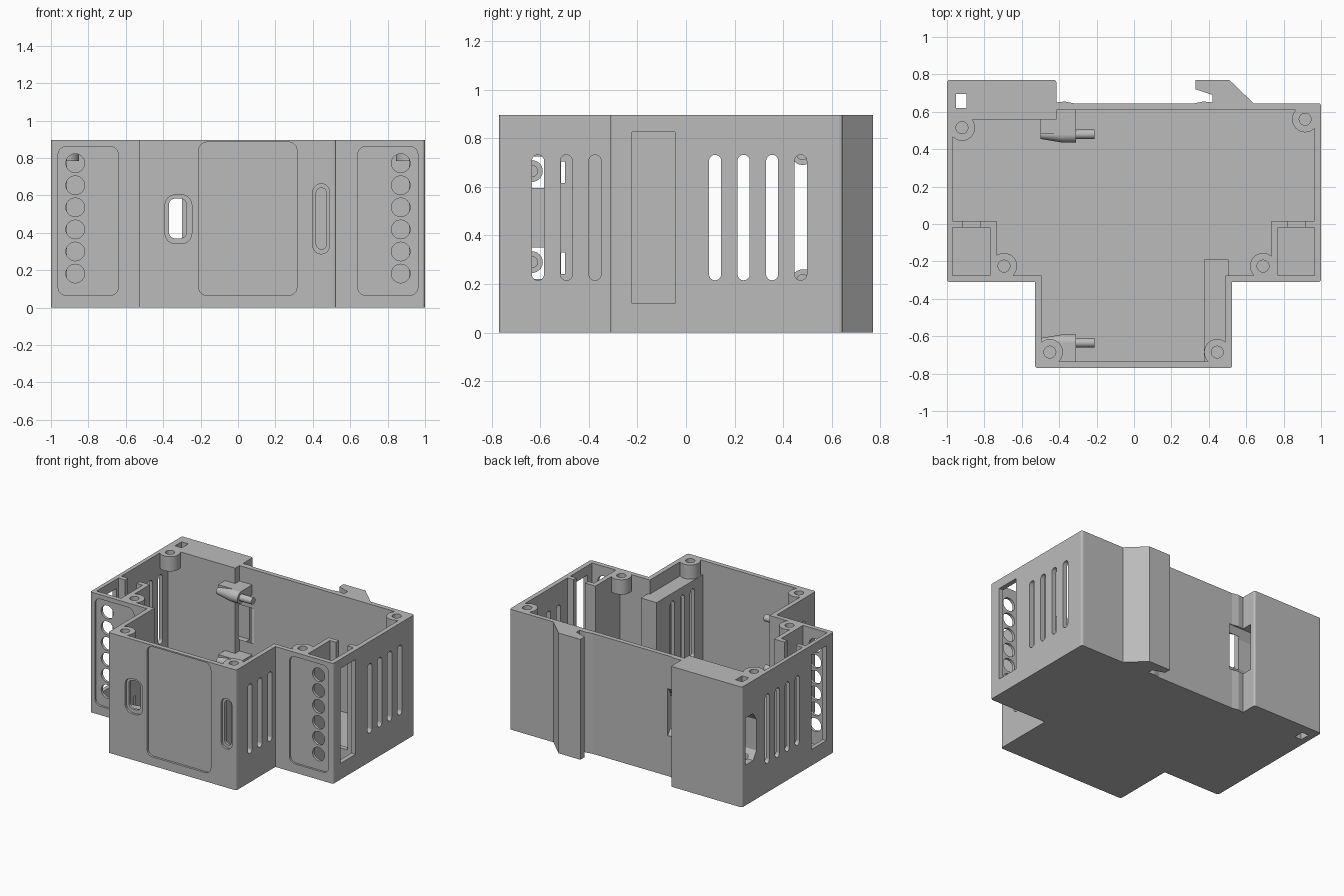
import bpy, bmesh, math
from mathutils import Vector, Matrix

if "Cube" in bpy.data.objects:
    bpy.data.objects.remove(bpy.data.objects["Cube"])

H = 0.895       # case height
WALL = 0.035

grey = bpy.data.materials.new("light_grey_plastic")
grey.use_nodes = True
colour = (0.5, 0.5, 0.5, 1)
grey.diffuse_color = colour
grey.node_tree.nodes["Principled BSDF"].inputs["Base Color"].default_value = colour


def prism(bm, pts, axis, lo, hi):
    """Extrude a 2D outline along an axis; outline is (x,y), (x,z) or (y,z)."""
    place = {"z": lambda a, b, t: (a, b, t),
             "y": lambda a, b, t: (a, t, b),
             "x": lambda a, b, t: (t, a, b)}[axis]
    low = [bm.verts.new(place(a, b, lo)) for a, b in pts]
    high = [bm.verts.new(place(a, b, hi)) for a, b in pts]
    faces = [bm.faces.new(low), bm.faces.new(high)]
    for i in range(len(pts)):
        j = (i + 1) % len(pts)
        faces.append(bm.faces.new((low[i], low[j], high[j], high[i])))
    bmesh.ops.recalc_face_normals(bm, faces=faces)


def rect(u0, u1, v0, v1, r=0.0, n=6):
    """Rectangle outline with optional rounded corners."""
    if r == 0:
        return [(u0, v0), (u1, v0), (u1, v1), (u0, v1)]
    corners = [(u1 - r, v1 - r), (u0 + r, v1 - r), (u0 + r, v0 + r), (u1 - r, v0 + r)]
    pts = []
    for k, (cu, cv) in enumerate(corners):
        for i in range(n + 1):
            a = (k + i / n) * math.pi / 2
            p = (cu + r * math.cos(a), cv + r * math.sin(a))
            if not pts or (Vector(p) - Vector(pts[-1])).length > 1e-4:
                pts.append(p)
    if (Vector(pts[0]) - Vector(pts[-1])).length < 1e-4:
        pts.pop()
    return pts


def disc(u, v, r, n=24):
    return [(u + r * math.cos(i * math.tau / n), v + r * math.sin(i * math.tau / n))
            for i in range(n)]


def make(name, bm, cutter=False):
    mesh = bpy.data.meshes.new(name)
    bm.to_mesh(mesh)
    bm.free()
    mesh.materials.append(grey)
    ob = bpy.data.objects.new(name, mesh)
    bpy.context.collection.objects.link(ob)
    if cutter:
        ob.hide_render = True
        ob.hide_viewport = True
        ob.display_type = "WIRE"
    return ob


def cut(ob, *cutters):
    for c in cutters:
        m = ob.modifiers.new(c.name, "BOOLEAN")
        m.operation = "DIFFERENCE"
        m.solver = "EXACT"
        m.object = c


# Outer case outline with rail hook and rear block
outline = [(-1, -.31), (-.53, -.31), (-.53, -.77), (.525, -.77), (.525, -.31), (1, -.31),
           (1, .645), (.64, .645), (.51, .77), (.33, .77), (.33, .72), (.42, .69),
           (.42, .65), (.37, .655), (.32, .645), (-.32, .645), (-.37, .655),
           (-.415, .65), (-.415, .77), (-1, .77)]
bm = bmesh.new()
prism(bm, outline, "z", 0, H)
corners = [e for e in bm.edges
           if abs(e.verts[0].co.z - e.verts[1].co.z) > 0.5
           and e.calc_face_angle(0) > 1.2 and e.is_convex
           and not 0.3 < e.verts[0].co.x < 0.5]
bmesh.ops.bevel(bm, geom=corners, offset=0.014, segments=3, profile=0.5, affect="EDGES")
case = make("case_shell", bm)

# Open interior
bm = bmesh.new()
prism(bm, [(-.97, -.275), (-.495, -.275), (-.495, -.735), (.49, -.735), (.49, -.275),
           (.965, -.275), (.965, .61), (-.415, .61), (-.415, .56), (-.97, .56)],
      "z", WALL, H + .1)
cavity = make("cavity_cutter", bm, True)

# Shallow recesses on the front faces
bm = bmesh.new()
for s in (-1, 1):
    a, b = sorted((s * .64, s * .962))
    prism(bm, rect(a, b, .065, .862, .045), "y", -.4, -.295)
prism(bm, rect(-.21, .315, .065, .885, .045), "y", -.85, -.754)
prism(bm, rect(-.39, -.247, .342, .603, .055), "y", -.85, -.754)
prism(bm, rect(.40, .49, .287, .662, .045), "y", -.85, -.754)
recesses = make("recess_cutter", bm, True)

# Through openings: terminal holes, front openings, vents and windows
bm = bmesh.new()
for s in (-1, 1):
    for i in range(6):
        prism(bm, disc(s * .87, .182 + i * .118, .05), "y", -.35, -.26)
    a, b = sorted((s * .945, s * 1.05))
    for i in range(4):
        y = .12 + i * .1175
        prism(bm, rect(y - .025, y + .025, .215, .732, .025), "x", a, b)
    prism(bm, rect(-.222, -.045, .12, .825), "x", a, b)
prism(bm, rect(-.37, -.275, .37, .583, .035), "y", -.8, -.7)
prism(bm, rect(.418, .474, .312, .64, .028), "y", -.8, -.7)
for z in (.285, .66):
    prism(bm, rect(-.64, -.585, z - .065, z + .065), "x", -.6, -.48)
    prism(bm, rect(-.515, -.498, z - .045, z + .045), "x", -.6, -.48)
openings = make("opening_cutter", bm, True)

# Vents passing through the front side wall and the duct
bm = bmesh.new()
for y in (-.61, -.493, -.375):
    prism(bm, rect(y - .025, y + .025, .215, .732, .025), "x", .3, .6)
duct_vents = make("duct_vent_cutter", bm, True)

# Rear block: cross tunnel and vertical square hole
bm = bmesh.new()
prism(bm, [(.6, .36), (.64, .3), (.73, .3), (.73, .65), (.64, .65), (.6, .59)], "x", -1.1, -.3)
tunnel = make("tunnel_cutter", bm, True)
bm = bmesh.new()
prism(bm, rect(-.952, -.896, .62, .696), "z", -.1, 1)
square_hole = make("square_hole_cutter", bm, True)
cut(case, cavity, recesses, openings, duct_vents, tunnel, square_hole)

# Air duct behind the front slot
bm = bmesh.new()
prism(bm, rect(.375, .505, -.75, -.19), "z", .02, .79)
duct = make("air_duct", bm)
bm = bmesh.new()
prism(bm, rect(.402, .55, -.8, -.215), "z", .04, .765)
duct_space = make("duct_space_cutter", bm, True)
cut(duct, duct_space, duct_vents)

# Screw bosses hanging from the rim
bosses = {"rear_right": (-.92, .515), "rear_left": (.915, .56),
          "middle_right": (-.695, -.225), "middle_left": (.69, -.225),
          "front_right": (-.45, -.685), "front_left": (.445, -.685)}
bm = bmesh.new()
for x, y in bosses.values():
    prism(bm, disc(x, y, .032), "z", .82, 1)
boss_holes = make("boss_hole_cutter", bm, True)
for name, (x, y) in bosses.items():
    bm = bmesh.new()
    prism(bm, disc(x, y, .07, 32), "z", .785, H)
    cut(make(name + "_boss", bm), boss_holes)

# Terminal pockets inside each side
for side, s in (("right", -1), ("left", 1)):
    bm = bmesh.new()
    for x0, x1, y0, y1, top in ((.735, .77, -.295, .015, H), (.765, .82, -.02, .015, H),
                                (.915, .98, -.02, .015, H), (.815, .92, -.02, .015, .12)):
        a, b = sorted((s * x0, s * x1))
        prism(bm, rect(a, b, y0, y1), "z", .02, top)
    make(side + "_terminal_pocket", bm)

# Locating pins with tapered roots and webs to the wall
for name, y, wall_y, heights in (("rear", .48, .63, (.215, .735)),
                                 ("front", -.635, -.75, (.29, .665))):
    for level, z in zip(("lower", "upper"), heights):
        bm = bmesh.new()
        for x0, x1, r0, r1 in ((-.5, -.38, .025, .045), (-.38, -.31, .045, .045),
                               (-.31, -.21, .025, .025)):
            turn = Matrix.Translation(((x0 + x1) / 2, y, z)) @ Matrix.Rotation(math.pi / 2, 4, "Y")
            bmesh.ops.create_cone(bm, cap_ends=True, segments=24, radius1=r0, radius2=r1,
                                  depth=x1 - x0, matrix=turn)
        a, b = sorted((y, wall_y))
        prism(bm, rect(-.5, -.31, a, b), "z", z - .03, z + .045)
        make(f"{name}_{level}_pin", bm)

# Smooth the curved walls, keep the edges sharp
bpy.ops.object.select_all(action="DESELECT")
for ob in bpy.context.scene.objects:
    if ob.type == "MESH" and not ob.hide_render and "_pin" in ob.name or "_boss" in ob.name:
        if not ob.hide_render:
            ob.select_set(True)
            bpy.context.view_layer.objects.active = ob
bpy.ops.object.shade_smooth_by_angle(angle=math.radians(30))
